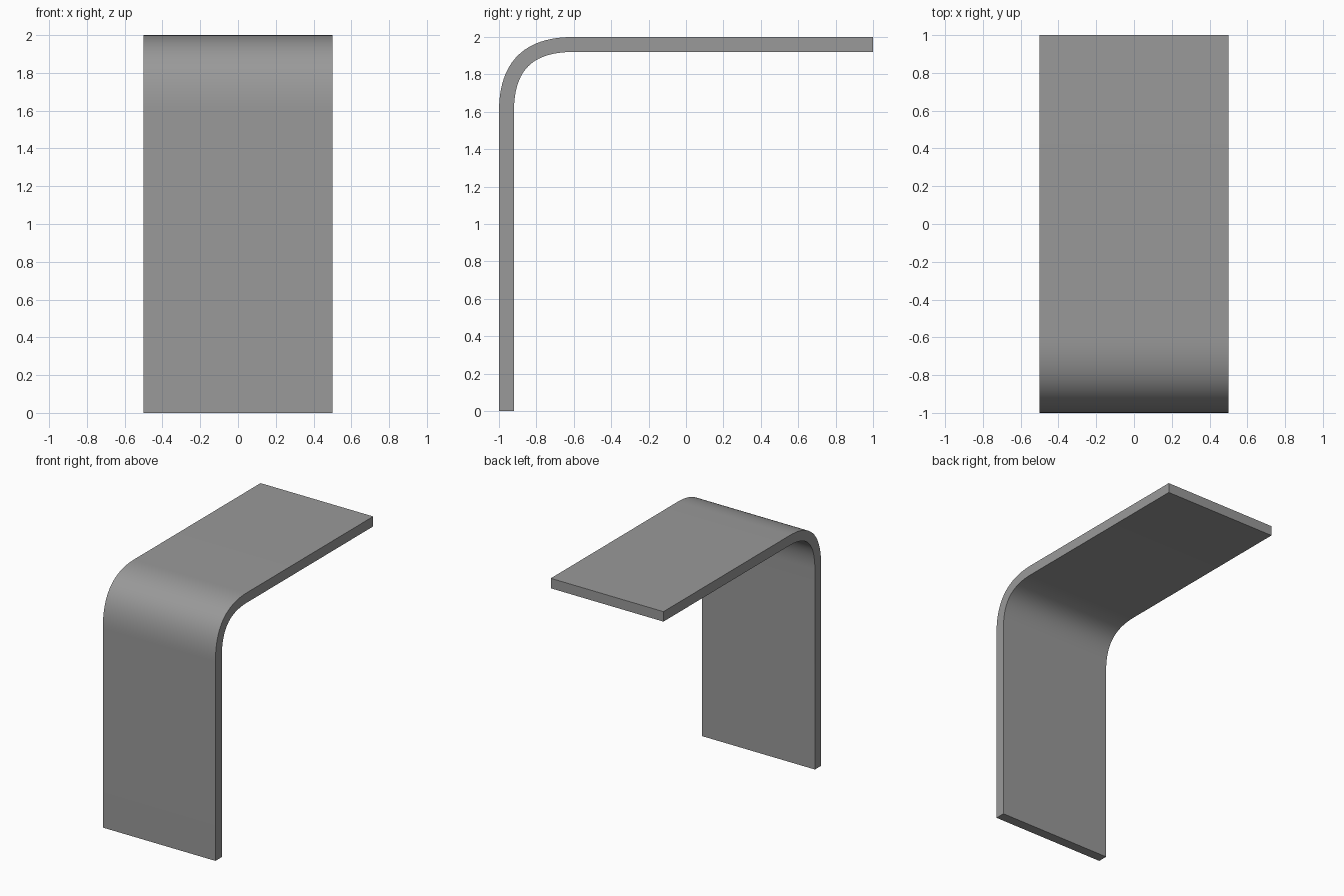
import bpy, bmesh
from math import pi
from mathutils import Vector

if "Cube" in bpy.data.objects:
    bpy.data.objects.remove(bpy.data.objects["Cube"])

WIDTH, THICK, BEND, STEPS = 1.0, 0.08, 0.4, 24


def bend(offset):
    # soft corner from the vertical leg to the flat top, moved inward by offset
    points = []
    for i in range(STEPS + 1):
        t = i / STEPS
        inward = Vector((1 - t, -t)).normalized() * offset
        points.append((-1 + BEND * t * t + inward.x,
                       2 - BEND * (1 - t) ** 2 + inward.y))
    return points


# side profile: outer face up and over, inner face back
outer = [(-1, 0)] + bend(0) + [(1, 2)]
inner = [(-1 + THICK, 0)] + bend(THICK) + [(1, 2 - THICK)]
profile = outer + inner[::-1]

# sweep the profile across the width
bm = bmesh.new()
face = bm.faces.new([bm.verts.new((-WIDTH / 2, y, z)) for y, z in profile])
swept = bmesh.ops.extrude_face_region(bm, geom=[face])
bmesh.ops.translate(bm, vec=(WIDTH, 0, 0),
                    verts=[v for v in swept["geom"] if isinstance(v, bmesh.types.BMVert)])
bmesh.ops.recalc_face_normals(bm, faces=bm.faces)

mesh = bpy.data.meshes.new("bent_panel")
bm.to_mesh(mesh)
bm.free()
panel = bpy.data.objects.new("bent_panel", mesh)
bpy.context.collection.objects.link(panel)

# dark grey finish
grey = bpy.data.materials.new("dark_grey")
grey.diffuse_color = (0.32, 0.32, 0.32, 1)
grey.use_nodes = True
grey.node_tree.nodes["Principled BSDF"].inputs["Base Color"].default_value = grey.diffuse_color
mesh.materials.append(grey)

# smooth bend with crisp edges
bpy.context.view_layer.objects.active = panel
panel.select_set(True)
bpy.ops.object.shade_smooth_by_angle(angle=pi / 6)
